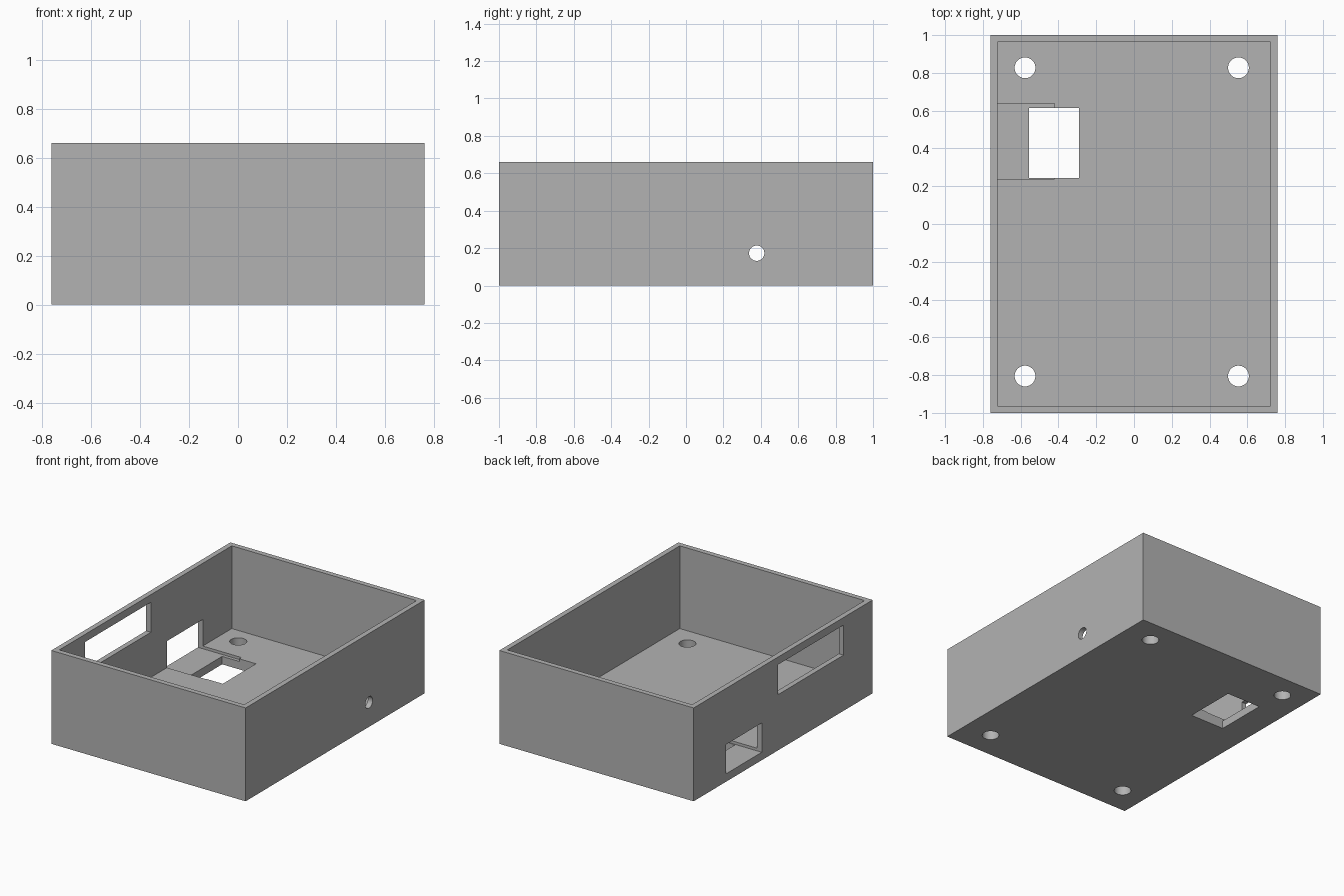
import bpy
from math import radians

default = bpy.data.objects.get("Cube")
if default:
    bpy.data.objects.remove(default, do_unlink=True)

W, L, H = 0.76, 1.0, 0.66        # half width, half length, height
WALL, FLOOR = 0.037, 0.075

grey = bpy.data.materials.new("plain grey")
grey.use_nodes = True
colour = (0.45, 0.45, 0.45, 1)
grey.diffuse_color = colour
grey.node_tree.nodes["Principled BSDF"].inputs["Base Color"].default_value = colour


def box(name, x, y, z):
    """Box spanning the given (low, high) ranges."""
    spans = (x, y, z)
    bpy.ops.mesh.primitive_cube_add(size=1, location=[(a + b) / 2 for a, b in spans])
    ob = bpy.context.object
    ob.name = name
    ob.scale = [b - a for a, b in spans]
    bpy.ops.object.transform_apply(location=True, rotation=True, scale=True)
    ob.data.materials.append(grey)
    return ob


def drill(name, location, radius, rotation=(0, 0, 0)):
    """Round cutter, long enough to pass through one wall."""
    bpy.ops.mesh.primitive_cylinder_add(vertices=48, radius=radius, depth=0.3,
                                        location=location, rotation=rotation)
    ob = bpy.context.object
    ob.name = name
    ob.data.materials.append(grey)
    return ob


# Solid block that becomes the open tray
tray = box("enclosure_tray", (-W, W), (-L, L), (0, H))

cutters = [
    # Interior
    box("interior_cutter", (WALL - W, W - WALL), (WALL - L, L - WALL), (FLOOR, H + 0.2)),
    # Upper wall window
    box("upper_window_cutter", (-W - 0.1, -W + 0.1), (-0.675, 0.06), (0.394, 0.606)),
    # Lower wall window, running on as a shallow recess in the floor
    box("lower_window_cutter", (-W - 0.1, -0.42), (0.239, 0.639), (0.056, 0.263)),
    # Rectangular floor opening
    box("floor_opening_cutter", (-0.555, -0.29), (0.244, 0.615), (-0.1, 0.2)),
    # Cable hole in the opposite wall
    drill("cable_hole_cutter", (W, 0.378, 0.173), 0.041, (0, radians(90), 0)),
]
# Mounting holes in the floor
for x in (-0.577, 0.553):
    for y in (-0.805, 0.827):
        cutters.append(drill("mounting_hole_cutter", (x, y, 0), 0.055))

# Cut everything, then discard the cutters
bpy.ops.object.select_all(action="DESELECT")
tray.select_set(True)
bpy.context.view_layer.objects.active = tray
for cutter in cutters:
    cutter.hide_render = True
    cut = tray.modifiers.new(cutter.name, "BOOLEAN")
    cut.operation = "DIFFERENCE"
    cut.solver = "EXACT"
    cut.object = cutter
    bpy.ops.object.modifier_apply(modifier=cut.name)
for cutter in cutters:
    bpy.data.objects.remove(cutter, do_unlink=True)

bpy.ops.object.shade_smooth_by_angle(angle=radians(30))
